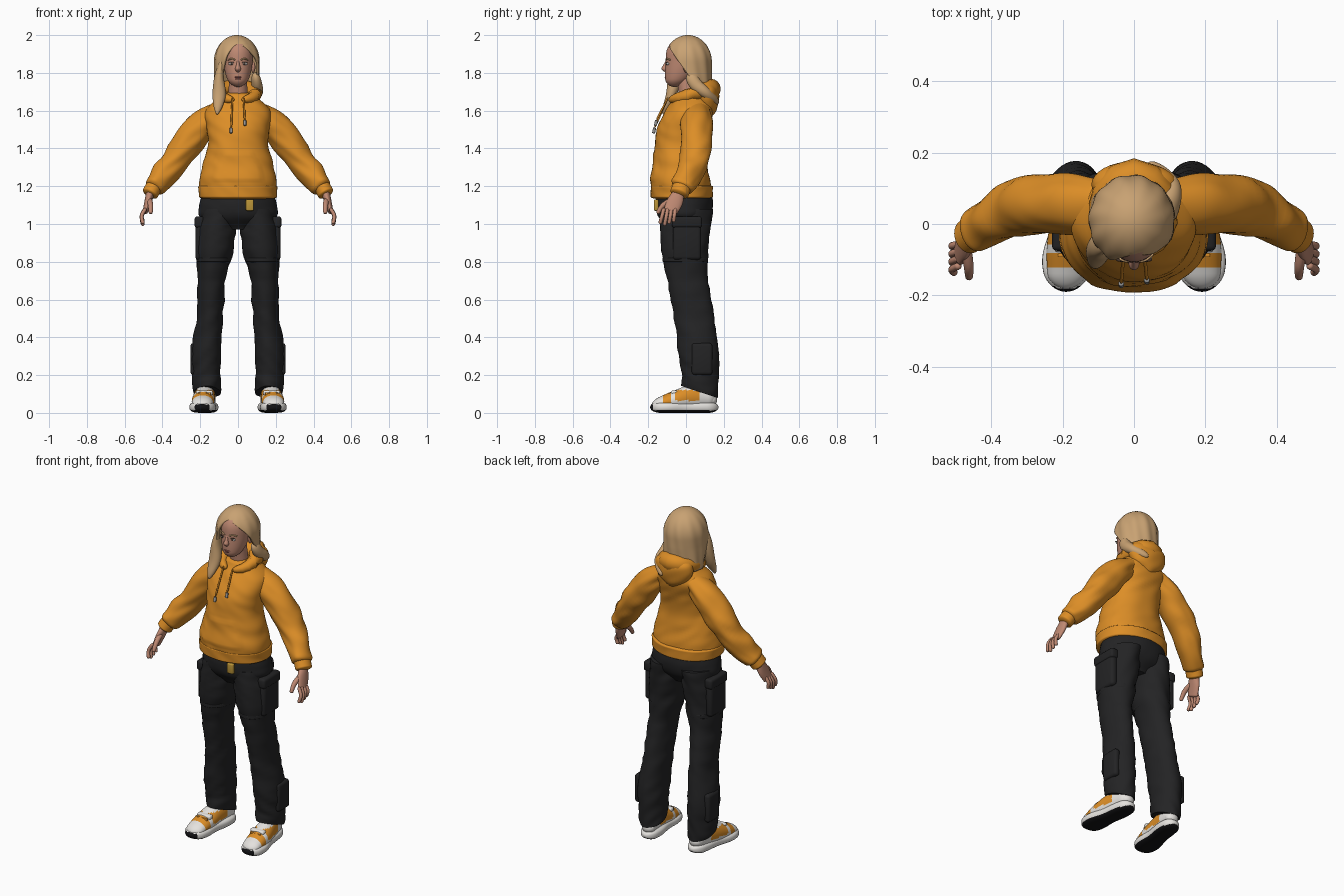
import bpy, bmesh, math
from mathutils import Vector, Matrix, noise

if "Cube" in bpy.data.objects:
    bpy.data.objects.remove(bpy.data.objects["Cube"])

Y, Z = Vector((0, 1, 0)), Vector((0, 0, 1))
made = []


def material(name, red, green, blue):
    mat = bpy.data.materials.new(name)
    mat.use_nodes = True
    mat.diffuse_color = (red, green, blue, 1)
    shader = mat.node_tree.nodes["Principled BSDF"]
    shader.inputs["Base Color"].default_value = mat.diffuse_color
    return mat


ORANGE = material("orange cloth", .72, .27, .02)
HAIR = material("blonde hair", .58, .36, .17)
SKIN = material("skin", .52, .25, .17)
BLACK = material("black cloth", .017, .017, .018)
WHITE = material("white leather", .78, .76, .73)
RUBBER = material("black rubber", .006, .006, .007)
GOLD = material("gold buckle", .5, .3, .04)
LIP = material("lip", .36, .12, .1)
METAL = material("grey metal", .3, .3, .3)
BROWN = material("brown eye", .06, .035, .025)


def finish(name, bm, mats, sx=1, rule=None):
    """Turn a bmesh into an object, mirrored to the right when sx is -1."""
    bmesh.ops.scale(bm, vec=(sx, 1, 1), verts=bm.verts)
    bmesh.ops.remove_doubles(bm, verts=bm.verts, dist=.0001)
    bmesh.ops.recalc_face_normals(bm, faces=bm.faces)
    if rule:
        for face in bm.faces:
            face.material_index = rule(face.calc_center_median(), face.normal)
    mesh = bpy.data.meshes.new(name)
    bm.to_mesh(mesh)
    bm.free()
    for mat in mats:
        mesh.materials.append(mat)
    ob = bpy.data.objects.new(name, mesh)
    bpy.context.collection.objects.link(ob)
    made.append(ob)
    return ob


def sample(values, t):
    """Smooth value at t along evenly spaced keys; a plain number is constant."""
    if not isinstance(values, tuple):
        return values
    last = len(values) - 1
    i = min(int(t * last), last - 1)
    t = t * last - i
    p, q, r, s = (values[min(max(i + k, 0), last)] for k in (-1, 0, 1, 2))
    if last == 1:
        return q + (r - q) * t
    return q + t * (r - p) / 2 + t * t * (p - 2.5 * q + 2 * r - s / 2) + t ** 3 * (1.5 * (q - r) + (s - p) / 2)


def loft(name, mats, xs, ys, zs, across, deep, sx=1, axis=None, ref=Y, n=32, steps=30,
         power=2, dome=0, fold=0, shape=None, rule=None):
    """Skin oval rings along a path; dome is the share of the length rounded at each end."""
    bm = bmesh.new()
    ts = [(1 - math.cos(math.pi * i / steps)) / 2 for i in range(steps + 1)]
    centres = [Vector((sample(xs, t), sample(ys, t), sample(zs, t))) for t in ts]
    rings = []
    for i, t in enumerate(ts):
        along = axis or (centres[min(i + 1, steps)] - centres[max(i - 1, 0)]).normalized()
        v = (ref - along * ref.dot(along)).normalized()
        u = v.cross(along)
        end = min(t, 1 - t)
        taper = math.sqrt(max(0, 1 - (1 - end / dome) ** 2)) if end < dome else 1
        wide = max(sample(across, t) * taper, .001)
        thick = max(sample(deep, t) * taper, .001)
        ring = []
        for k in range(n):
            c, s = math.cos(math.tau * k / n), math.sin(math.tau * k / n)
            off = u * math.copysign(abs(c) ** (2 / power), c) * wide
            off += v * math.copysign(abs(s) ** (2 / power), s) * thick
            p = centres[i] + off
            if fold:
                p += off.normalized() * fold * noise.noise(Vector((p.x * 9, p.y * 9, p.z * 20 + p.x * 12)))
            ring.append(bm.verts.new(shape(p) if shape else p))
        rings.append(ring)
    for a, b in zip(rings, rings[1:]):
        for k in range(n):
            bm.faces.new((a[k], a[k - 1], b[k - 1], b[k]))
    bm.faces.new(rings[0])
    bm.faces.new(rings[-1])
    return finish(name, bm, mats, sx, rule)


def tube(name, mat, xs, ys, zs, radius, sx=1, dome=.1):
    return loft(name, [mat], xs, ys, zs, radius, radius, sx, n=16, steps=20, dome=dome)


def blob(name, mat, centre, size, sx=1):
    bm = bmesh.new()
    bmesh.ops.create_uvsphere(bm, u_segments=24, v_segments=14, radius=1)
    bmesh.ops.transform(bm, matrix=Matrix.LocRotScale(Vector(centre), None, Vector(size)), verts=bm.verts)
    return finish(name, bm, [mat], sx)


def box(name, mat, centre, size, bevel, sx=1):
    bm = bmesh.new()
    bmesh.ops.create_cube(bm, size=1)
    bmesh.ops.transform(bm, matrix=Matrix.LocRotScale(Vector(centre), None, Vector(size)), verts=bm.verts)
    bmesh.ops.bevel(bm, geom=bm.edges[:], offset=bevel, segments=3, profile=.5, affect='EDGES')
    return finish(name, bm, [mat], sx)


def front_pocket(p):
    if p.y < -.06 and 1.23 < p.z < 1.38 and abs(p.x) < .13 - max(0, p.z - 1.28) * .6:
        p.y -= .005
    return p


# Hoodie body with a raised front pocket and a ribbed hem
loft("hoodie_body", [ORANGE], 0, (-.02, -.03, -.03, -.03, -.015, .02, .03), (1.13, 1.7),
     (.2, .205, .185, .16, .165, .17, .08), (.155, .157, .142, .135, .138, .125, .08),
     axis=Z, n=64, steps=60, power=2.2, dome=.03, fold=.006, shape=front_pocket)
loft("hoodie_hem", [ORANGE], 0, -.022, (1.125, 1.215), (.205, .211), (.162, .166),
     axis=Z, n=64, power=2.2, dome=.2, fold=.004)

# Hood: thick roll round the neck and the bag hanging behind
turns = [.25 + (math.tau - .5) * k / 8 for k in range(9)]
tube("hood_roll", ORANGE, tuple(.09 * math.sin(a) for a in turns), tuple(.02 - .11 * math.cos(a) for a in turns),
     tuple(1.685 - .03 * math.cos(a) for a in turns), tuple(.037 - .017 * math.cos(a) for a in turns))
loft("hood_bag", [ORANGE], 0, .11, (1.56, 1.76), (.04, .1, .12, .09), (.045, .06, .065, .05),
     axis=Z, dome=.25, fold=.006)

# Neck, head, nose and lips
loft("neck", [SKIN], 0, (.02, 0), (1.62, 1.78), (.055, .046), .05, axis=Z)
loft("head", [SKIN], 0, (-.06, -.035, -.015, -.005, 0), (1.725, 1.985),
     (.043, .065, .077, .08, .06), (.047, .076, .093, .097, .07), axis=Z, n=40, dome=.15)
loft("nose", [SKIN], 0, (-.1, -.108, -.112, -.1), (1.865, 1.797), (.007, .009, .015, .006),
     (.008, .012, .017, .006), axis=Z, n=16)
blob("upper_lip", LIP, (0, -.105, 1.777), (.021, .008, .005))
blob("lower_lip", LIP, (0, -.103, 1.769), (.018, .009, .006))

# Hair: open sheet wrapped round the head, swept behind the left ear
bm = bmesh.new()
sheet = []
for i in range(41):
    z = 2 - .33 * (i / 40) ** 2
    cap = math.sqrt(1 - max(0, (z - 1.86) / .14) ** 2)
    tail = max(0, 1.8 - z)
    left = 1.75 * math.sqrt(max(0, (1.95 - z) / .2))
    right = left / 2
    row = []
    for k in range(73):
        a = left + (math.tau - left - right) * k / 72
        r = cap * (1 + .018 * math.sin(11 * a + z * 14) * min(1, (2 - z) * 12))
        row.append(bm.verts.new((.12 * r * math.sin(a) - .006,
                                 .01 + tail / 5 - (.127 - tail / 4) * r * math.cos(a), z)))
    sheet.append(row)
for a, b in zip(sheet, sheet[1:]):
    for k in range(72):
        bm.faces.new((a[k], a[k + 1], b[k + 1], b[k]))
hair = finish("hair", bm, [HAIR])
thickness = hair.modifiers.new("thickness", 'SOLIDIFY')
thickness.thickness = .014
thickness.offset = -1
loft("front_hair_strand", [HAIR], (-.085, -.1, -.1, -.11), (-.06, -.06, -.08, -.12), (1.88, 1.58),
     (.01, .025, .035, .015), (.02, .035, .027, .012), dome=.15)
loft("back_hair_strand", [HAIR], (.09, .1, .1, .04), (.02, .05, .11, .17), (1.8, 1.74, 1.69, 1.64),
     (.02, .028, .028, .02), (.03, .034, .028, .02), dome=.2)

# Trouser seat and buckle
loft("trouser_seat", [BLACK], 0, -.008, (1.16, .97), (.19, .205, .2, .08), (.145, .15, .135, .08),
     axis=Z, n=48, fold=.004)
box("belt_buckle", GOLD, (.062, -.158, 1.1), (.042, .024, .06), .006)


def slant_hem(p):
    if p.z < .22:
        p.z -= (p.y - .075) * (.22 - p.z) * 3
    return p


def shoe_rule(c, n):
    toe_strip = -.125 < c.y < -.085
    side_panel = -.06 < c.y < .075 and .065 < c.z < .12
    return int(toe_strip or side_panel)


def sole_rule(c, n):
    toe_cap = c.y < -.165 and abs(abs(c.x) - .19) < .036 and c.z < .045
    return int(n.z < -.6 or toe_cap)


for side, s in (("left_", 1), ("right_", -1)):
    # Eyes, brows and ears
    blob(side + "eye", WHITE, (.034, -.095, 1.848), (.016, .009, .0075), s)
    blob(side + "iris", BROWN, (.034, -.102, 1.848), (.006, .004, .0065), s)
    blob(side + "lid_line", BROWN, (.034, -.1, 1.856), (.017, .006, .002), s)
    tube(side + "brow", HAIR, (.014, .034, .054), (-.105, -.1, -.083), (1.868, 1.875, 1.868), .004, s)
    blob(side + "ear", SKIN, (.08, .005, 1.83), (.012, .02, .03), s)

    # Drawstring with a metal tip, the left one shorter
    low, front = 1.53 + .02 * s, -.161 + .005 * s
    tube(side + "drawstring", ORANGE, (.03, .036), (-.095, front), (1.67, low), .005, s)
    tube(side + "drawstring_tip", METAL, .036, (front, front - .006), (low, low - .03), .008, s)

    # Sleeve blousing over its cuff
    loft(side + "sleeve", [ORANGE], (.08, .215, .34, .455), (.05, .058, .042, -.028), (1.61, 1.495, 1.325, 1.185),
         (.055, .081, .077, .052), (.07, .084, .076, .06), s, n=40, steps=44, dome=.07, fold=.012)
    loft(side + "cuff", [ORANGE], (.44, .472), (-.018, -.04), (1.205, 1.15), .044, .05, s, dome=.25)

    # Hand with four fingers and a thumb
    loft(side + "palm", [SKIN], (.46, .492), (-.03, -.085), (1.18, 1.06), (.024, .014), (.027, .042, .037), s,
         dome=.08)
    for i, finger in enumerate(("index", "middle", "ring", "little")):
        y = -.116 + .02 * i
        tip = .99 + .01 * abs(i - 1)
        tube(side + finger + "_finger", SKIN, (.49, .51, .503), (y, y - .022 + .004 * i), (1.085, tip), .01, s)
    tube(side + "thumb", SKIN, (.47, .463, .462), (-.07, -.12, -.152), (1.13, 1.1, 1.055), (.015, .014, .01), s)

    # Trouser leg with a knee seam and cargo pockets
    loft(side + "trouser_leg", [BLACK], (.1, .12, .14, .15, .166, .164), (0, -.005, .01, .043, .069, .075),
         (1.08, .11), (.095, .1, .075, .071, .08, .072), (.138, .125, .108, .106, .106, .094),
         s, axis=Z, n=40, steps=50, fold=.011, shape=slant_hem)
    loft(side + "knee_seam", [BLACK], .129, -.004, (.79, .83), .091, .12, s, axis=Z, n=40, dome=.3)
    box(side + "cargo_pocket", BLACK, (.203, .005, .91), (.045, .15, .2), .018, s)
    box(side + "pocket_flap", BLACK, (.205, .005, 1.01), (.05, .16, .06), .014, s)
    box(side + "ankle_pocket", BLACK, (.232, .085, .285), (.04, .11, .17), .017, s)

    # Shoe: sole, upper, strap and heel tab
    loft(side + "shoe_sole", [WHITE, RUBBER], (.19, .185, .165, .157), (-.19, .172), .03,
         (.055, .07, .058, .058, .047), .03, s, axis=Y, ref=Z, power=2.8, dome=.15, rule=sole_rule)
    loft(side + "shoe_upper", [WHITE, ORANGE], (.19, .18, .16), (-.18, .16), (.045, .065, .085, .08),
         (.05, .06, .052, .042), (.027, .052, .068, .05), s, axis=Y, ref=Z, n=40, steps=44, dome=.12,
         rule=shoe_rule)
    box(side + "shoe_strap", WHITE, (.178, -.062, .106), (.09, .034, .026), .01, s)
    box(side + "strap_stripe", ORANGE, (.178, -.087, .098), (.07, .012, .02), .004, s)
    blob(side + "heel_tab", WHITE, (.158, .13, .07), (.04, .035, .035), s)

# Smooth shading with crisp edges kept
for ob in bpy.context.selected_objects:
    ob.select_set(False)
for ob in made:
    ob.select_set(True)
bpy.context.view_layer.objects.active = made[0]
bpy.ops.object.shade_smooth_by_angle(angle=math.radians(50))
